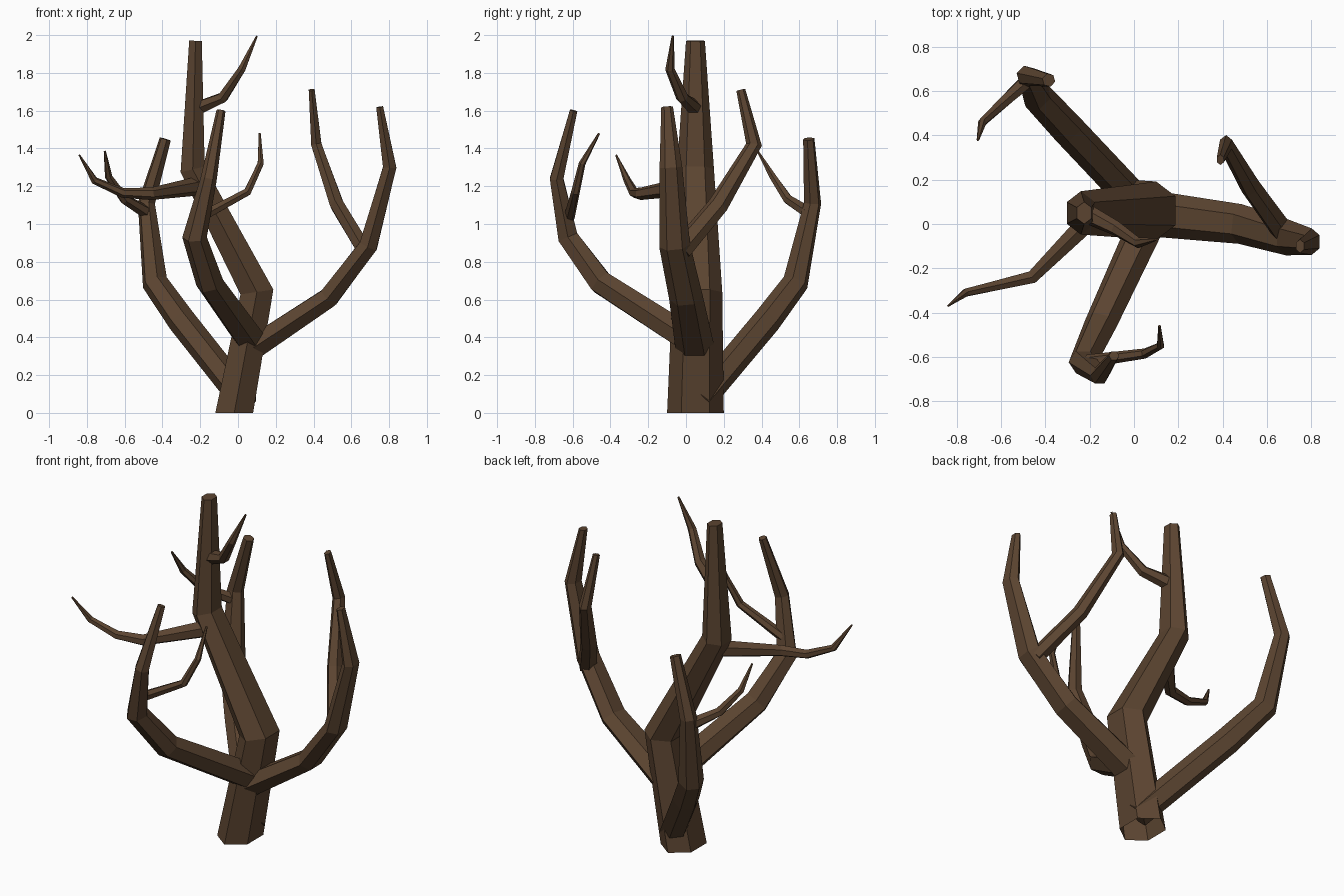
import bpy
import bmesh
from math import cos, sin, pi
from mathutils import Vector

default = bpy.data.objects.get("Cube")
if default:
    bpy.data.objects.remove(default, do_unlink=True)

bark = bpy.data.materials.new("dark_bark_brown")
bark.use_nodes = True
COLOUR = (0.105, 0.058, 0.03, 1)
bark.diffuse_color = COLOUR
bark.node_tree.nodes["Principled BSDF"].inputs["Base Color"].default_value = COLOUR

X, Y, Z = Vector((1, 0, 0)), Vector((0, 1, 0)), Vector((0, 0, 1))


def limb(name, side, flat, path, flat_base=False, sides=6):
    """Sweep a flattened polygon along (x, y, z, radius) points.
    side: direction of the wide axis, flat: thickness across it."""
    bm = bmesh.new()
    pts = [Vector(p[:3]) for p in path]
    rings = []
    last = len(pts) - 1
    for i, (p, node) in enumerate(zip(pts, path)):
        before = (p - pts[i - 1]).normalized() if i else Vector()
        after = (pts[i + 1] - p).normalized() if i < last else Vector()
        along = Z if flat_base and i == 0 else (before + after).normalized()
        wide = (side - along * side.dot(along)).normalized()
        thin = along.cross(wide)
        r = node[3]
        rings.append([bm.verts.new(p + wide * r * cos(a) + thin * r * flat * sin(a))
                      for a in (2 * pi * k / sides for k in range(sides))])
    for low, high in zip(rings, rings[1:]):
        for k in range(sides):
            n = (k + 1) % sides
            bm.faces.new((low[k], low[n], high[n], high[k]))
    bm.faces.new(rings[-1])
    # The trunk is hollow underneath; the branches start closed
    if not flat_base:
        bm.faces.new(rings[0][::-1])
    mesh = bpy.data.meshes.new(name)
    bm.to_mesh(mesh)
    bm.free()
    mesh.materials.append(bark)
    obj = bpy.data.objects.new(name, mesh)
    bpy.context.collection.objects.link(obj)
    return obj


# Trunk
limb("trunk", Y, 0.77, [
    (-.02, .05, 0, .15), (.1, .06, .64, .132),
    (-.24, .05, 1.29, .098), (-.225, .05, 1.97, .05)], flat_base=True)

# Main branches
limb("left_branch", Y, 0.68, [
    (.06, .05, .33, .105), (.48, 0, .61, .09), (.69, -.06, .885, .082),
    (.803, -.08, 1.3, .06), (.75, -.1, 1.62, .031)])
limb("front_branch", X, 0.95, [
    (.08, .05, .37, .085), (-.15, -.45, .69, .074), (-.23, -.625, .93, .065),
    (-.155, -.685, 1.24, .043), (-.09, -.595, 1.6, .024)])
limb("back_branch", Vector((1, 1, 0)), 1, [
    (.04, .07, .06, .075), (-.3, .43, .49, .075), (-.44, .58, .69, .07),
    (-.485, .67, 1.11, .047), (-.385, .65, 1.45, .031)])

# Side branches on the main branches
limb("left_side_branch", Y, 0.75, [
    (.67, -.03, .86, .06), (.525, .17, 1.1, .055),
    (.415, .36, 1.42, .042), (.39, .29, 1.71, .024)])
limb("front_side_branch", Y, 1, [
    (-.21, -.62, 1.03, .03), (.05, -.585, 1.17, .023),
    (.12, -.55, 1.32, .018), (.115, -.46, 1.48, .006)])
limb("back_side_branch", X, 1, [
    (-.48, .65, 1.06, .036), (-.6, .54, 1.13, .027),
    (-.685, .46, 1.25, .02), (-.705, .38, 1.385, .006)])

# Side branches on the trunk
limb("lower_trunk_branch", Z, 1, [
    (-.22, 0, 1.2, .05), (-.46, -.24, 1.16, .033), (-.61, -.275, 1.165, .026),
    (-.76, -.31, 1.23, .02), (-.84, -.37, 1.365, .005)])
limb("upper_trunk_branch", Y, 0.9, [
    (-.22, .05, 1.61, .045), (-.08, -.02, 1.67, .034),
    (.02, -.085, 1.82, .025), (.1, -.07, 1.995, .006)])
